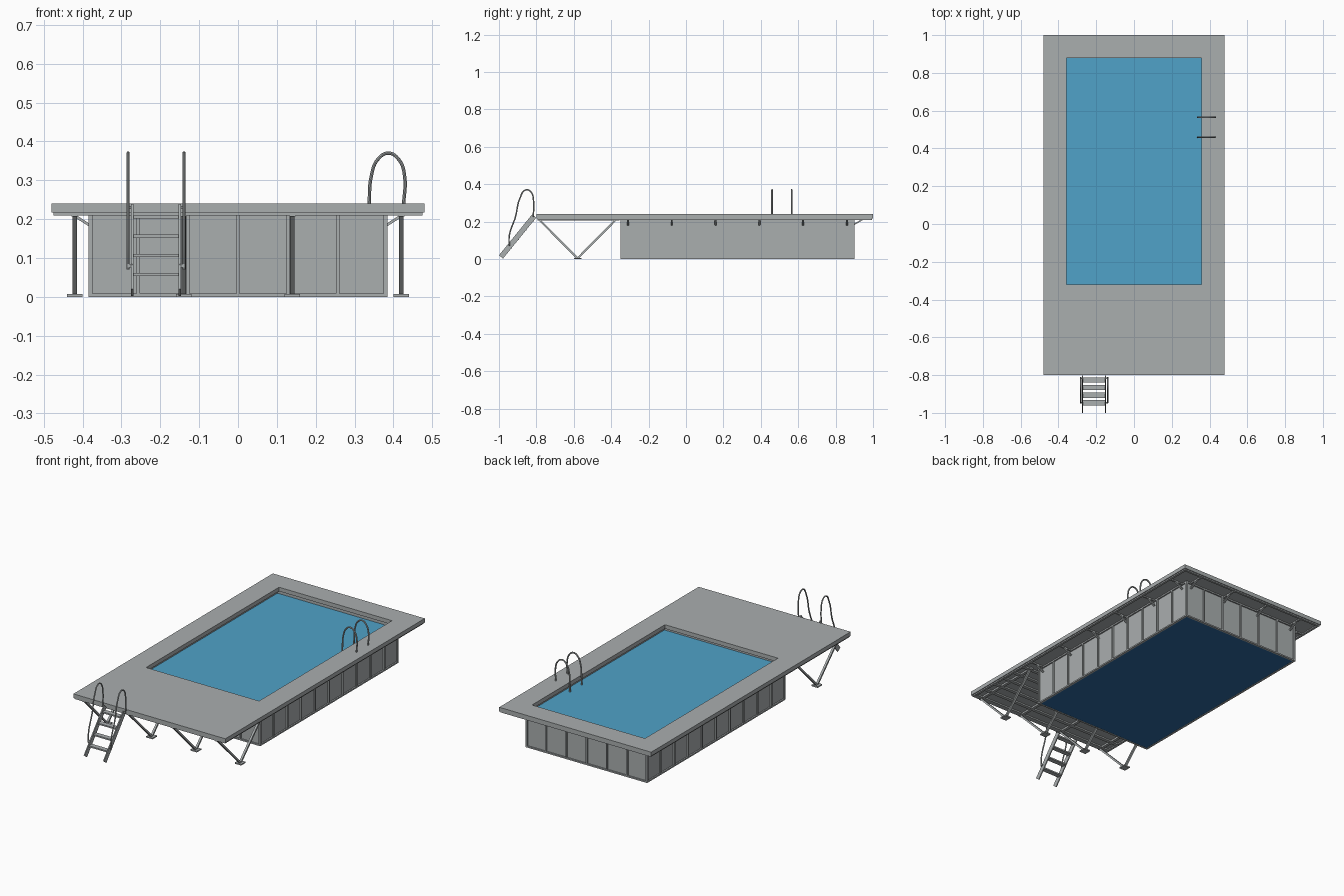
import bpy, bmesh
from mathutils import Vector, Matrix

cube = bpy.data.objects.get("Cube")
if cube:
    bpy.data.objects.remove(cube, do_unlink=True)


def material(name, rgb):
    m = bpy.data.materials.new(name)
    m.use_nodes = True
    m.diffuse_color = (*rgb, 1)
    m.node_tree.nodes["Principled BSDF"].inputs["Base Color"].default_value = (*rgb, 1)
    return m


GREY = material("pale grey", (0.40, 0.425, 0.43))
WATER = material("water blue", (0.08, 0.36, 0.58))
LINER = material("liner blue", (0.026, 0.14, 0.35))


def finish(name, bm, mat):
    bmesh.ops.recalc_face_normals(bm, faces=bm.faces)
    me = bpy.data.meshes.new(name)
    bm.to_mesh(me)
    bm.free()
    me.materials.append(mat)
    ob = bpy.data.objects.new(name, me)
    bpy.context.collection.objects.link(ob)
    return ob


def box(name, lo, hi, mat=GREY):
    lo, hi = Vector(lo), Vector(hi)
    bm = bmesh.new()
    bmesh.ops.create_cube(bm, size=1, matrix=Matrix.Translation((lo + hi) / 2)
                          @ Matrix.Diagonal((*(hi - lo), 1)))
    return finish(name, bm, mat)


def strut(name, a, b, width, depth):
    """Square bar from a to b, its width kept horizontal."""
    a, b = Vector(a), Vector(b)
    turn = (b - a).to_track_quat('Z', 'Y').to_matrix().to_4x4()
    bm = bmesh.new()
    bmesh.ops.create_cube(bm, size=1, matrix=Matrix.Translation((a + b) / 2) @ turn
                          @ Matrix.Diagonal((width, depth, (b - a).length, 1)))
    return finish(name, bm, GREY)


def frame(name, outer, inner, z0, z1, mat=GREY):
    """Rectangular ring; outer and inner are (half width, y front, y back)."""
    bm = bmesh.new()
    rings = []
    for (w, y0, y1), z in ((outer, z0), (outer, z1), (inner, z1), (inner, z0)):
        rings.append([bm.verts.new((x, y, z)) for x, y in ((-w, y0), (w, y0), (w, y1), (-w, y1))])
    for k in range(4):
        r, s = rings[k], rings[(k + 1) % 4]
        for i in range(4):
            j = (i + 1) % 4
            bm.faces.new((r[i], r[j], s[j], s[i]))
    return finish(name, bm, mat)


def tube(name, points, radius):
    cu = bpy.data.curves.new(name, 'CURVE')
    cu.dimensions = '3D'
    cu.bevel_depth = radius
    cu.bevel_resolution = 2
    cu.use_fill_caps = True
    cu.resolution_u = 6
    sp = cu.splines.new('BEZIER')
    sp.bezier_points.add(len(points) - 1)
    for p, co in zip(sp.bezier_points, points):
        p.co = co
        p.handle_left_type = p.handle_right_type = 'AUTO'
    cu.materials.append(GREY)
    ob = bpy.data.objects.new(name, cu)
    bpy.context.collection.objects.link(ob)
    bpy.ops.object.select_all(action='DESELECT')
    ob.select_set(True)
    bpy.context.view_layer.objects.active = ob
    bpy.ops.object.convert(target='MESH')
    bpy.ops.object.shade_smooth_by_angle()


# Deck slab with the pool opening, and the thin frame beneath it
frame("deck", (0.48, -0.80, 1.0), (0.357, -0.32, 0.88), 0.217, 0.24)
frame("deck_underframe", (0.475, -0.795, 0.995), (0.462, -0.782, 0.982), 0.21, 0.218)

# Pool shell: recessed wall panels, rims, water and floor
W, Y0, Y1 = 0.385, -0.35, 0.90
frame("pool_wall", (W - 0.008, Y0 + 0.008, Y1 - 0.008),
      (W - 0.014, Y0 + 0.014, Y1 - 0.014), 0.004, 0.218)
for name, z0, z1 in (("bottom_rim", 0.0, 0.008), ("top_rim", 0.209, 0.218)):
    frame(name, (W, Y0, Y1), (W - 0.012, Y0 + 0.012, Y1 - 0.012), z0, z1)
box("water", (-0.372, Y0 + 0.013, 0.195), (0.372, Y1 - 0.013, 0.2), WATER)
box("pool_floor", (-0.374, Y0 + 0.011, 0.001), (0.374, Y1 - 0.011, 0.006), LINER)

# Wall ribs
for i in range(1, 6):
    x = -W + i * 2 * W / 6
    for y in (Y0, Y1 - 0.01):
        box("end_rib", (x - 0.004, y, 0.005), (x + 0.004, y + 0.01, 0.212))
for i in range(1, 10):
    y = Y0 + i * (Y1 - Y0) / 10
    for x in (-W, W - 0.01):
        box("side_rib", (x, y - 0.004, 0.005), (x + 0.01, y + 0.004, 0.212))
for x in (-W, W - 0.01):
    for y in (Y0, Y1 - 0.01):
        box("corner_post", (x, y, 0.005), (x + 0.01, y + 0.01, 0.212))

# Diagonal brackets holding the deck overhang
for s in (-1, 1):
    for i in range(6):
        y = -0.31 + i * 0.234
        strut("side_bracket", (s * 0.38, y, 0.183), (s * 0.435, y, 0.218), 0.01, 0.007)
        box("side_bracket_arm", (s * 0.425 - 0.045, y - 0.005, 0.21),
            (s * 0.425 + 0.045, y + 0.005, 0.218))
for x in (-0.35, -0.117, 0.117, 0.35):
    strut("back_bracket", (x, 0.895, 0.183), (x, 0.955, 0.218), 0.01, 0.007)
    box("back_bracket_arm", (x - 0.005, 0.895, 0.21), (x + 0.005, 0.985, 0.218))

# Front terrace: cross beams and V-shaped legs on foot plates
for i in range(6):
    y = -0.775 + i * 0.08
    box("terrace_beam", (-0.47, y - 0.01, 0.209), (0.47, y + 0.01, 0.218))
for x in (-0.42, -0.14, 0.14, 0.42):
    strut("front_leg", (x, -0.582, 0.006), (x, -0.79, 0.215), 0.012, 0.01)
    strut("rear_leg", (x, -0.578, 0.006), (x, -0.37, 0.215), 0.012, 0.01)
    box("foot_plate", (x - 0.02, -0.6, 0), (x + 0.02, -0.56, 0.007))
    box("leg_runner", (x - 0.008, -0.795, 0.207), (x + 0.008, -0.355, 0.217))

# Entry ladder: stringers, treads and curved handrails
LX = -0.211
for s in (-1, 1):
    x = LX + s * 0.061
    strut("ladder_stringer", (x, -0.989, 0.0115), (x, -0.812, 0.23), 0.006, 0.028)
    hx = LX + s * 0.072
    tube("ladder_handrail", [(hx, y, z) for y, z in (
        (-0.946, 0.07), (-0.944, 0.13), (-0.912, 0.225), (-0.888, 0.325),
        (-0.857, 0.37), (-0.83, 0.36), (-0.815, 0.31), (-0.817, 0.225))], 0.0038)
    for y, z in ((-0.946, 0.08), (-0.817, 0.23)):
        box("handrail_bolt", (min(x, hx), y - 0.004, z - 0.004),
            (max(x, hx), y + 0.004, z + 0.004))
for i in range(4):
    y, z = -0.946 + i * 0.04, 0.057 + i * 0.0495
    box("ladder_tread", (LX - 0.059, y - 0.014, z - 0.004), (LX + 0.059, y + 0.014, z + 0.004))

# Pool grab rails arching from water to deck
for y in (0.46, 0.565):
    tube("grab_rail", [(x, y, z) for x, z in (
        (0.337, 0.2), (0.338, 0.25), (0.343, 0.31), (0.36, 0.354), (0.388, 0.37),
        (0.415, 0.352), (0.429, 0.31), (0.426, 0.235))], 0.0043)
